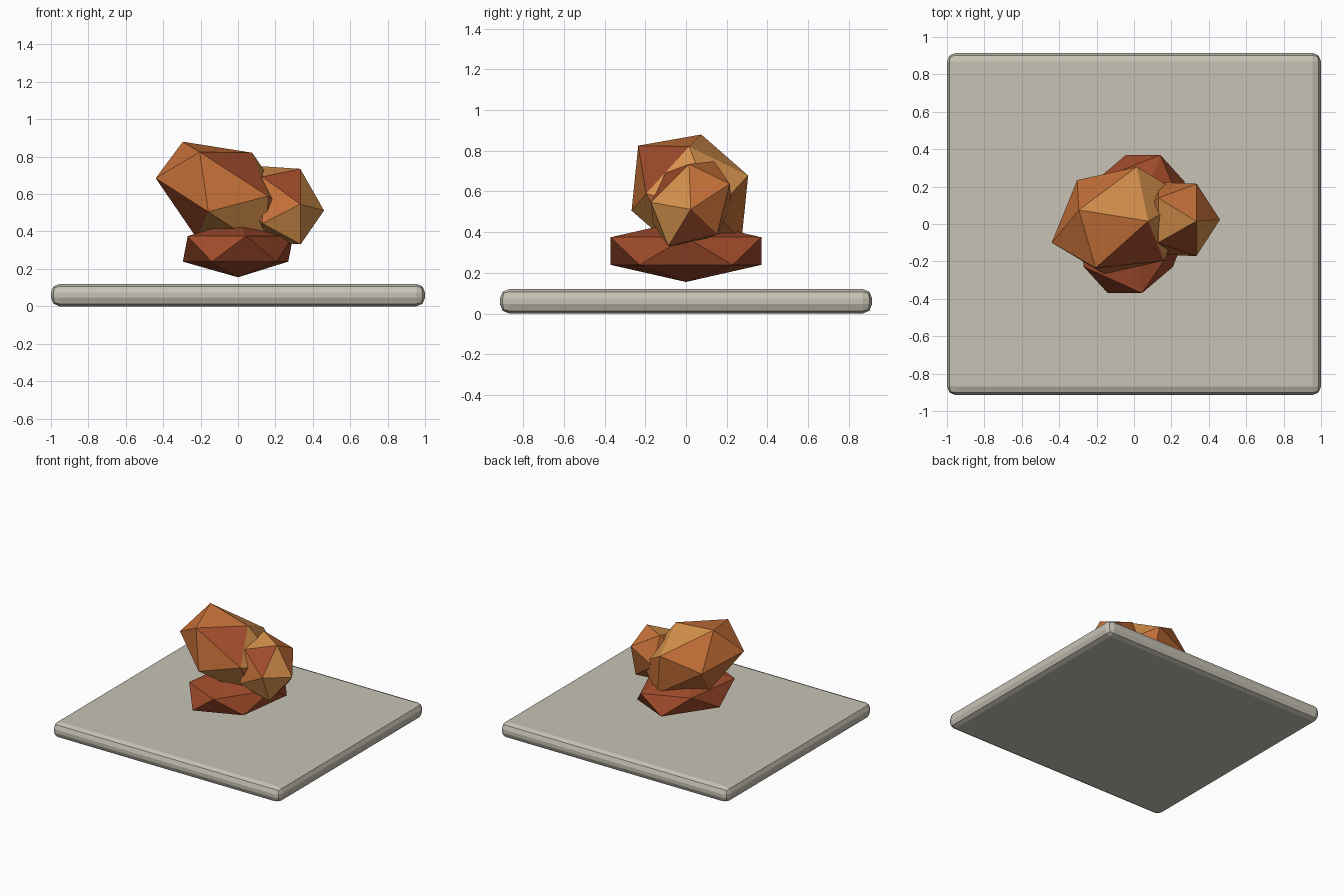
import bpy, bmesh, math
from mathutils import Vector, Matrix

if "Cube" in bpy.data.objects:
    bpy.data.objects.remove(bpy.data.objects["Cube"])


def material(name, rgb):
    m = bpy.data.materials.new(name)
    m.diffuse_color = (*rgb, 1.0)
    m.use_nodes = True
    m.node_tree.nodes["Principled BSDF"].inputs["Base Color"].default_value = m.diffuse_color
    return m


STONE = material("pale stone", (0.57, 0.54, 0.46))
RUST = material("rust red", (0.35, 0.07, 0.024))
ORANGE = material("burnt orange", (0.57, 0.165, 0.040))
AMBER = material("amber", (0.66, 0.28, 0.070))
PALETTE = [RUST, ORANGE, AMBER]


def new_object(name, bm, materials):
    bmesh.ops.recalc_face_normals(bm, faces=bm.faces)
    mesh = bpy.data.meshes.new(name)
    bm.to_mesh(mesh)
    bm.free()
    for m in materials:
        mesh.materials.append(m)
    ob = bpy.data.objects.new(name, mesh)
    bpy.context.collection.objects.link(ob)
    return ob


def ico_ring(k):
    a = math.radians(72 * k)
    return Vector((math.cos(a) * 2, math.sin(a) * 2, 1)) / math.sqrt(5)


def rock(name, centre, apex, ring0, ring1, colours):
    """Stretched icosahedron fixed by its apex and two neighbouring corners.
    colours: four groups of five letters, one group per band of faces."""
    c = Vector(centre)
    source = Matrix((Vector((0, 0, 1)), ico_ring(0), ico_ring(1))).transposed()
    target = Matrix([Vector(p) - c for p in (apex, ring0, ring1)]).transposed()
    fit = target @ source.inverted()

    bm = bmesh.new()
    top = bm.verts.new(c + fit @ Vector((0, 0, 1)))
    bottom = bm.verts.new(c - fit @ Vector((0, 0, 1)))
    upper = [bm.verts.new(c + fit @ ico_ring(k)) for k in range(5)]
    lower = [bm.verts.new(c - fit @ ico_ring(k)) for k in range(5)]
    bands = colours.split()
    for k in range(5):
        u0, u1 = upper[k], upper[(k + 1) % 5]
        l0, l1 = lower[(k + 3) % 5], lower[(k + 4) % 5]
        tris = [(top, u0, u1), (u0, l0, u1), (u1, l0, l1), (bottom, l1, l0)]
        for band, tri in zip(bands, tris):
            bm.faces.new(tri).material_index = "ROA".index(band[k])
    return new_object(name, bm, PALETTE)


# Slab with rounded edges
bm = bmesh.new()
bmesh.ops.create_cube(bm, size=1, matrix=Matrix.Translation((0, 0, 0.06))
                      @ Matrix.Diagonal((2.0, 1.83, 0.12, 1)))
bmesh.ops.bevel(bm, geom=bm.edges[:], offset=0.046, segments=2, profile=0.5,
                affect='EDGES')
new_object("base_slab", bm, [STONE])

# Flat lower rock
rock("lower_rock", (0, 0, 0.307), (0, 0, 0.459),
     (0.295, 0.0, 0.375), (0.14, 0.37, 0.375),
     "RRRRR RRRRR RRRRR RRRRR")

# Large leaning rock on top
rock("large_rock", (-0.072, 0.019, 0.592), (-0.295, 0.075, 0.88),
     (-0.44, -0.10, 0.685), (-0.205, -0.235, 0.825),
     "OOAOO ORAOO OAOOR AOORA")

# Small rock stuck to the side
rock("small_rock", (0.233, 0.026, 0.54), (0.46, 0.023, 0.512),
     (0.333, 0.015, 0.735), (0.335, 0.215, 0.637),
     "OORAA OOAAR OOAOA OOOOO")
